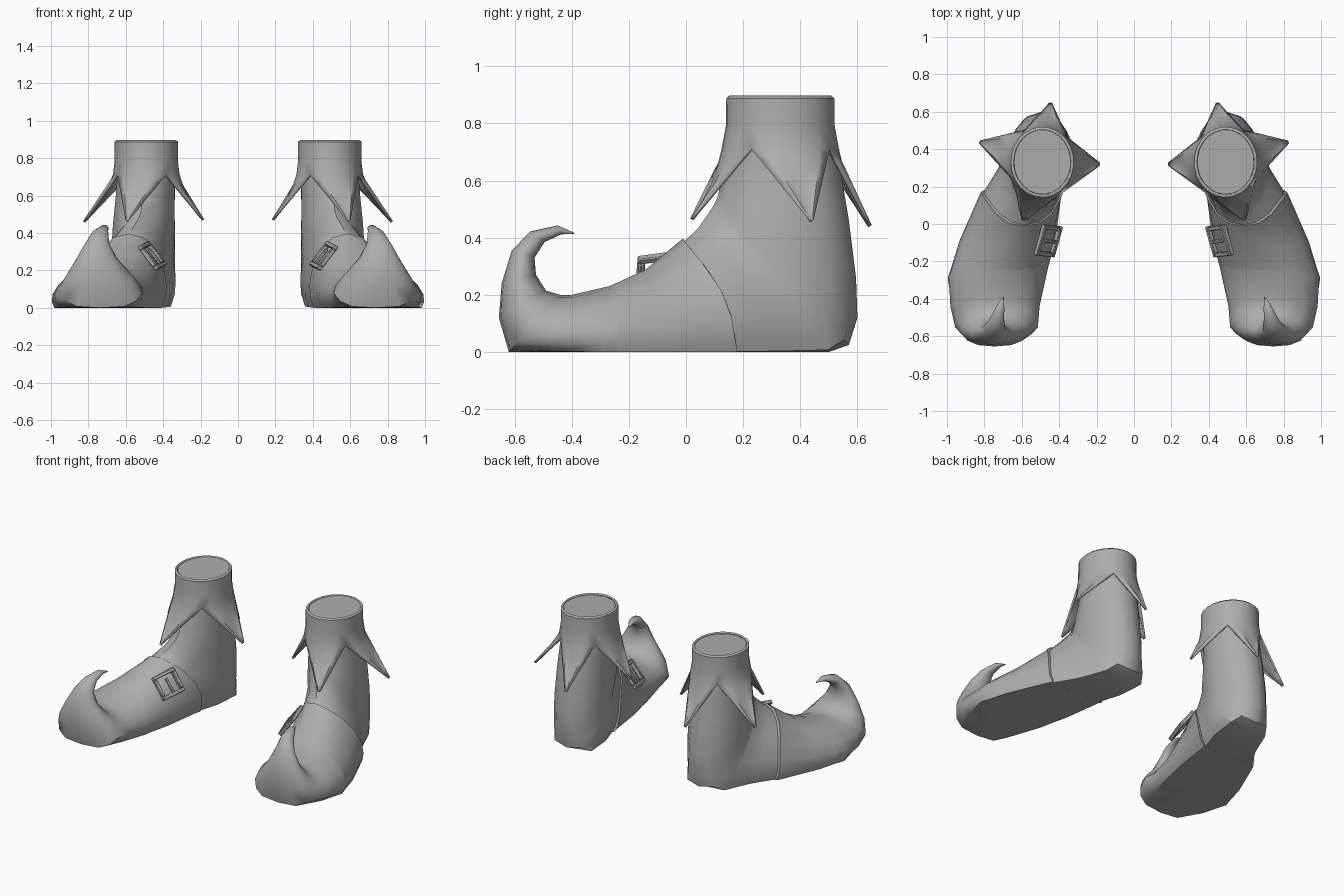
import bpy, math
from mathutils import Vector

if "Cube" in bpy.data.objects:
    bpy.data.objects.remove(bpy.data.objects["Cube"])

grey = bpy.data.materials.new("grey_felt")
grey.diffuse_color = (0.42, 0.42, 0.42, 1)
grey.use_nodes = True
grey.node_tree.nodes["Principled BSDF"].inputs["Base Color"].default_value = grey.diffuse_color


def make(name, verts, faces, angle=40):
    """Mesh object, smooth shaded, mirrored into a pair across x = 0."""
    me = bpy.data.meshes.new(name)
    me.from_pydata([tuple(v) for v in verts], [], faces)
    me.materials.append(grey)
    ob = bpy.data.objects.new(name, me)
    bpy.context.collection.objects.link(ob)
    bpy.ops.object.select_all(action='DESELECT')
    bpy.context.view_layer.objects.active = ob
    ob.select_set(True)
    bpy.ops.object.mode_set(mode='EDIT')
    bpy.ops.mesh.select_all(action='SELECT')
    bpy.ops.mesh.normals_make_consistent(inside=False)
    bpy.ops.object.mode_set(mode='OBJECT')
    bpy.ops.object.shade_smooth_by_angle(angle=math.radians(angle))
    ob.modifiers.new("pair", 'MIRROR').use_mirror_merge = False
    return ob


# Half cross-sections (sideways, height): flat-soled foot and round tube
FOOT = [(0, 0), (.93, 0), (1, .14), (1, .32), (.9, .55), (.68, .8), (.36, .95), (0, 1)]
TUBE = [(math.sin(math.pi * i / 7), (1 - math.cos(math.pi * i / 7)) / 2) for i in range(8)]


def section(s, grow=1.0):
    """Ring between an upper/front point and a lower/back point."""
    yt, zt, yb, zb, xb, xt, hw, blend, bow = s
    half = [(a[0] * (1 - blend) + b[0] * blend, a[1] * (1 - blend) + b[1] * blend)
            for a, b in zip(FOOT, TUBE)]
    ring = half + [(-u, t) for u, t in half[-2:0:-1]]
    pts = []
    for u, t in ring:
        t = .5 + (t - .5) * grow
        pts.append(Vector((xb + (xt - xb) * t + u * hw * grow,
                           yb + (yt - yb) * t + bow * math.sin(math.pi * max(0, min(1, t))),
                           max(0, zb + (zt - zb) * t))))
    return pts


def loft(name, rings, caps=True):
    n = len(rings[0])
    faces = [(r * n + i, r * n + (i + 1) % n, (r + 1) * n + (i + 1) % n, (r + 1) * n + i)
             for r in range(len(rings) - 1) for i in range(n)]
    if caps:
        faces += [tuple(range(n)), tuple(range((len(rings) - 1) * n, len(rings) * n))]
    return make(name, [p for r in rings for p in r], faces)


# Curled toe: upper y, z, lower y, z, lower x, upper x, half width, roundness, bow
toe = [
    (-.39, .413, -.392, .418, .70, .70, .004, 1, 0),
    (-.435, .412, -.45, .443, .715, .715, .022, 1, 0),
    (-.495, .385, -.545, .422, .735, .735, .042, 1, 0),
    (-.53, .33, -.61, .355, .755, .75, .066, 1, 0),
    (-.525, .27, -.645, .24, .76, .75, .115, 1, 0),
    (-.49, .215, -.655, .12, .745, .74, .18, .9, 0),
    (-.44, .20, -.62, .0, .735, .735, .225, .75, 0),
]
# Foot up to the instep
foot = [
    (-.40, .20, -.46, 0, .745, .74, .24, .25, 0),
    (-.27, .23, -.29, 0, .74, .71, .26, 0, 0),
    (-.14, .285, -.10, 0, .69, .64, .245, 0, .02),
    (-.02, .375, .16, 0, .615, .585, .205, .05, .05),
]
# Heel and ankle
heel = [
    (.04, .43, .32, 0, .54, .56, .19, .15, .04),
    (.075, .48, .50, 0, .495, .53, .175, .3, .03),
    (.095, .51, .57, .025, .495, .52, .17, .7, 0),
    (.11, .54, .60, .12, .495, .515, .17, 1, 0),
    (.12, .58, .595, .26, .495, .51, .168, 1, 0),
    (.14, .64, .57, .46, .495, .50, .162, 1, 0),
    (.15, .72, .53, .70, .49, .49, .158, 1, 0),
    (.155, .885, .51, .892, .49, .49, .158, 1, 0),
]
loft("boot", [section(s) for s in toe + foot + heel])

# Strap band over the instep, blending into the foot at its front
strap_back = (-.005, .385, .175, 0, .605, .585, .205, .05, .05)
loft("strap", [section(foot[1], .99), section(foot[2], 1.03), section(foot[3], 1.055),
               section(strap_back, 1.06), section(strap_back, .97)], caps=False)

# Collar: a short tube that splits into four flared points
CX, CY, SEG = .49, .33, 6
tips = [(.83, .44, .45), (.445, .65, .43), (.18, .32, .46), (.595, .015, .455)]
valleys = [-30, 58, 139, 234, 330]


def collar_ring(deg, rx, ry, z):
    a = math.radians(deg)
    return Vector((CX + rx * math.cos(a), CY + ry * math.sin(a), z))


angles = [valleys[k] + (valleys[k + 1] - valleys[k]) * i / SEG for k in range(4) for i in range(SEG)]
N = len(angles)
verts, faces = [], []
for rx, ry, z in [(.155, .175, .893), (.164, .184, .885), (.163, .185, .79), (.173, .2, .71)]:
    verts += [collar_ring(a, rx, ry, z) for a in angles]
for r in range(3):
    faces += [(r * N + i, r * N + (i + 1) % N, (r + 1) * N + (i + 1) % N, (r + 1) * N + i)
              for i in range(N)]
ROWS = 6
for k, tip in enumerate(tips):
    tip = Vector(tip)
    prev = [3 * N + (k * SEG + i) % N for i in range(SEG + 1)]
    base = [verts[j].copy() for j in prev]
    for r in range(1, ROWS + 1):
        v = .96 * r / ROWS
        row = []
        for b in base:
            p = b.lerp(tip, v)
            # points hang down first and then sweep outwards
            out = Vector((p.x - CX, p.y - CY, 0)).normalized()
            p -= out * .018 * math.sin(math.pi * v) * (1 if b in base[2:5] else 0)
            row.append(len(verts))
            verts.append(p)
        faces += [(prev[i], prev[i + 1], row[i + 1], row[i]) for i in range(SEG)]
        prev = row
collar = make("pointed_collar", verts, faces)
solid = collar.modifiers.new("thickness", 'SOLIDIFY')
solid.thickness, solid.offset = .012, 0

# Buckle: four bars and a prong on the inner side of the strap
C = Vector((.458, -.09, .278))
U = Vector((.10, .01, .13)).normalized()
V = Vector((.03, -.17, -.045)).normalized()
W = V.cross(U).normalized()
V = U.cross(W).normalized()
bverts, bfaces = [], []


def bar(u, v, hu, hv, w=0, hw=.013):
    o = len(bverts)
    for a in (-1, 1):
        for b in (-1, 1):
            for c in (-1, 1):
                bverts.append(C + U * (u + a * hu) + V * (v + b * hv) + W * (w + c * hw))
    bfaces.extend(tuple(o + i for i in f) for f in
                  [(0, 1, 3, 2), (4, 6, 7, 5), (0, 4, 5, 1), (2, 3, 7, 6), (0, 2, 6, 4), (1, 5, 7, 3)])


for side in (-1, 1):
    bar(side * .068, 0, .012, .085)
    bar(0, side * .073, .056, .012)
bar(-.01, 0, .05, .009, .008, .008)
buckle = make("buckle", bverts, bfaces, 30)
bev = buckle.modifiers.new("soft_edges", 'BEVEL')
bev.width, bev.segments = .004, 1
